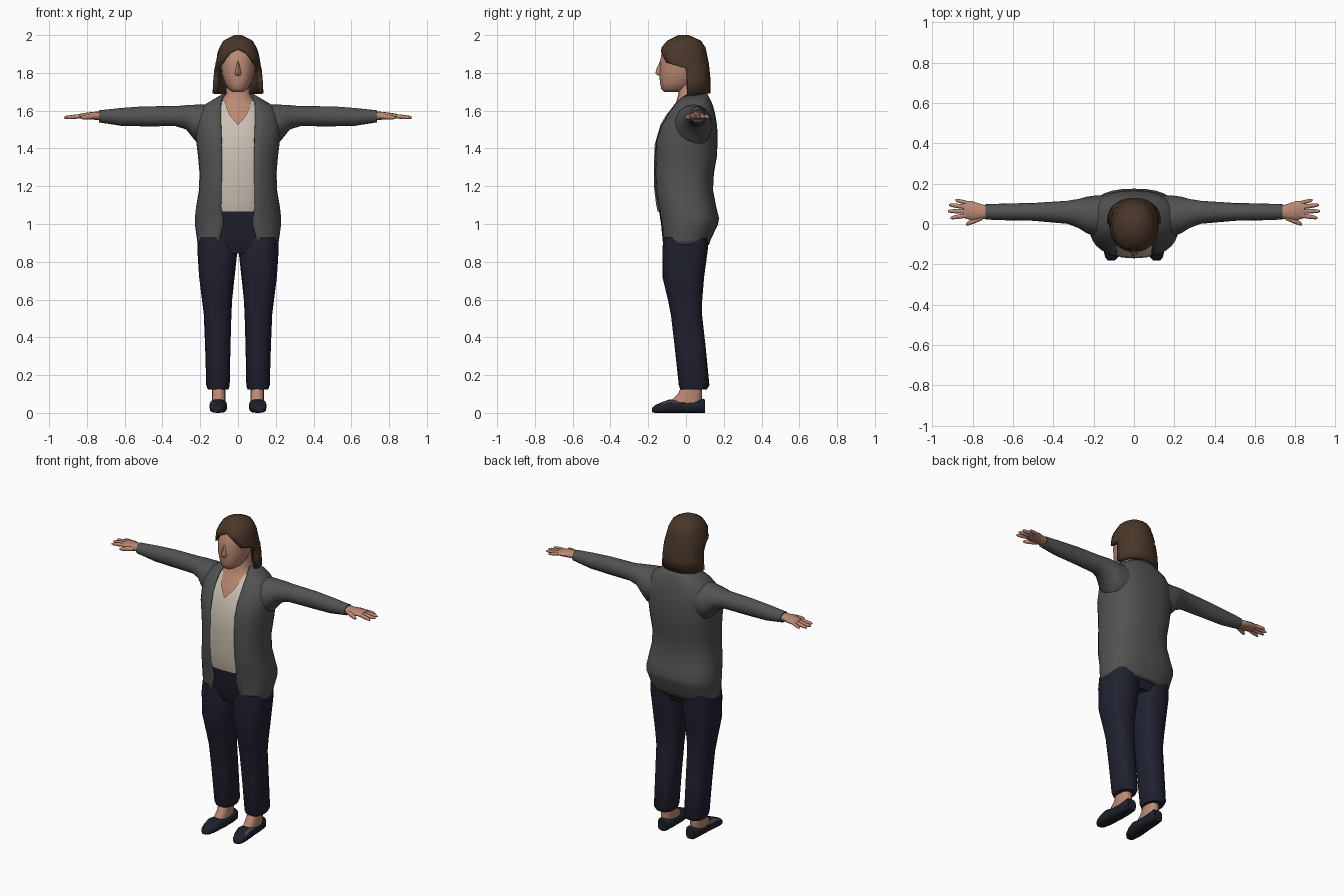
import bpy, bmesh, math


def material(name, r, g, b):
    m = bpy.data.materials.new(name)
    m.diffuse_color = (r, g, b, 1)
    return m


SKIN = material("skin", .50, .25, .175)
HAIR = material("brown_hair", .068, .038, .022)
JACKET = material("grey_jacket", .085, .085, .085)
SHIRT = material("cream_shirt", .60, .53, .45)
NAVY = material("navy_trousers", .014, .015, .029)
SHOE = material("dark_shoe", .013, .015, .024)
TRIM = material("shoe_grey", .07, .07, .07)


def power(v, p):
    return math.copysign(abs(v) ** p, v)


def hring(z, rx, yf, yb, w=None, cx=0, n=16, p=.8):
    """Level ring from the front round; w leaves a front gap of half width w."""
    cy, ry = (yf + yb) / 2, (yb - yf) / 2
    if w is None:
        ts = [2 * math.pi * i / n for i in range(n)]
    else:
        t0 = math.asin(min(1, w / rx) ** (1 / p))
        ts = [t0 + (2 * math.pi - 2 * t0) * i / n for i in range(n + 1)]
    return [(cx + rx * power(math.sin(t), p), cy - ry * power(math.cos(t), p), z) for t in ts]


def xring(x, cy, cz, ry, rz, n=12):
    ts = [2 * math.pi * i / n for i in range(n)]
    return [(x, cy + ry * math.cos(t), cz + rz * math.sin(t)) for t in ts]


def yring(y, cx, rx, z0, z1, n=12, p=.7):
    ts = [2 * math.pi * i / n for i in range(n)]
    return [(cx + rx * power(math.sin(t), p), y,
             (z0 + z1) / 2 + (z1 - z0) / 2 * power(math.cos(t), p)) for t in ts]


def loft(name, tubes, mats, is_open=False, caps=(True, True), mirror=False, thick=0, angle=50, rule=None):
    bm = bmesh.new()
    for rings in tubes:
        vs = [[bm.verts.new(c) for c in r] for r in rings]
        n = len(vs[0])
        for a, b in zip(vs, vs[1:]):
            for i in range(n - 1 if is_open else n):
                j = (i + 1) % n
                bm.faces.new((a[i], a[j], b[j], b[i]))
        if caps[0]:
            bm.faces.new(vs[0][::-1])
        if caps[1]:
            bm.faces.new(vs[-1])
    bmesh.ops.remove_doubles(bm, verts=bm.verts, dist=1e-5)
    bm.normal_update()
    if rule:
        for f in bm.faces:
            f.material_index = rule(f)
    me = bpy.data.meshes.new(name)
    bm.to_mesh(me)
    bm.free()
    for m in mats:
        me.materials.append(m)
    ob = bpy.data.objects.new(name, me)
    bpy.context.collection.objects.link(ob)
    bpy.ops.object.select_all(action='DESELECT')
    ob.select_set(True)
    bpy.context.view_layer.objects.active = ob
    bpy.ops.object.shade_smooth_by_angle(angle=math.radians(angle))
    if thick:
        s = ob.modifiers.new("thickness", 'SOLIDIFY')
        s.thickness, s.offset = thick, -1
    if mirror:
        ob.modifiers.new("mirror", 'MIRROR').use_clip = False
    return ob


# Open jacket: z, half width, front y, back y, gap half width
loft("jacket", [[hring(*r, n=28) for r in (
    (.89, .213, -.130, .122, .115), (.915, .217, -.131, .130, .10),
    (1.00, .229, -.134, .170, .078), (1.03, .229, -.138, .175, .080),
    (1.09, .222, -.153, .160, .090), (1.18, .207, -.168, .143, .088),
    (1.27, .204, -.171, .148, .086), (1.36, .212, -.169, .164, .086),
    (1.44, .222, -.165, .167, .088), (1.52, .225, -.140, .165, .090),
    (1.58, .215, -.105, .155, .092), (1.63, .180, -.072, .142, .092),
    (1.66, .130, -.050, .128, .088), (1.69, .080, -.020, .113, .072))]],
    [JACKET], is_open=True, caps=(False, False), thick=.01)

# Sleeves
loft("sleeve", [[xring(*r, n=16) for r in (
    (.12, .035, 1.525, .105, .105), (.20, .040, 1.522, .100, .112),
    (.235, .045, 1.541, .090, .090), (.275, .052, 1.565, .072, .064),
    (.33, .058, 1.571, .057, .053), (.50, .060, 1.570, .044, .053),
    (.62, .060, 1.567, .042, .047), (.735, .060, 1.570, .038, .032))]],
    [JACKET], mirror=True)

# Shirt with V neckline
loft("shirt", [[hring(*r, n=24) for r in (
    (1.065, .150, -.150, .10, 0), (1.10, .155, -.158, .10, 0), (1.20, .168, -.170, .10, 0),
    (1.32, .170, -.170, .10, 0), (1.42, .170, -.166, .10, 0), (1.525, .165, -.135, .10, 0),
    (1.575, .150, -.108, .10, .042), (1.61, .13, -.083, .10, .057), (1.655, .098, -.053, .10, .072))]],
    [SHIRT], is_open=True, caps=(True, False))

# Chest and neck
loft("chest_and_neck", [[hring(*r) for r in (
    (1.45, .150, -.140, .09), (1.53, .150, -.118, .09), (1.60, .130, -.080, .09),
    (1.645, .095, -.052, .095), (1.69, .064, -.040, .092), (1.78, .058, -.045, .085))]], [SKIN])

# Head
loft("head", [[hring(*r, p=.92) for r in (
    (1.70, .030, -.115, -.02), (1.715, .052, -.131, .02), (1.745, .070, -.137, .05),
    (1.79, .085, -.142, .08), (1.85, .092, -.139, .09), (1.90, .088, -.130, .09),
    (1.95, .068, -.100, .07))]], [SKIN])
loft("nose", [[hring(*r, n=8, p=1) for r in (
    (1.785, .014, -.148, -.11), (1.80, .018, -.162, -.11), (1.82, .013, -.157, -.11),
    (1.86, .007, -.139, -.11))]], [SKIN])

# Hair: bob with a face opening
loft("hair", [[hring(*r, n=14, p=.9) for r in (
    (1.69, .135, -.115, .130, 1), (1.76, .131, -.120, .130, 1), (1.825, .125, -.130, .124, 1),
    (1.855, .119, -.140, .120, .088), (1.91, .108, -.142, .109, .048),
    (1.935, .100, -.130, .103, 0), (1.97, .080, -.100, .080, 0), (2.0, .020, -.040, .015, 0))]],
    [HAIR], is_open=True, caps=(False, True), thick=.028, angle=35)

# Hands with four fingers and a thumb
palm = [xring(*r) for r in (
    (.71, .060, 1.570, .030, .024), (.75, .060, 1.573, .036, .022),
    (.80, .065, 1.573, .048, .017), (.845, .073, 1.570, .043, .012))]
hand = [palm]
for x0, y0, x1, y1, r in ((.83, .105, .885, .119, .010), (.83, .084, .917, .095, .011),
                          (.83, .062, .922, .064, .011), (.83, .042, .91, .030, .011),
                          (.75, .034, .832, -.001, .014)):
    hand.append([xring(x0 + (x1 - x0) * k, y0 + (y1 - y0) * k, 1.571 - .008 * k, r * s, r * s)
                 for k, s in ((0, 1), (.5, 1), (.85, .8), (1, .4))])
loft("hand", hand, [SKIN], mirror=True)

# Trousers: hips and legs
loft("trouser_hips", [[hring(*r, n=24) for r in (
    (.845, .150, -.100, .090), (.90, .200, -.122, .118), (1.00, .212, -.132, .155),
    (1.09, .190, -.146, .130))]], [NAVY])
loft("trouser_leg", [[hring(z, rx, yf, yb, cx=cx) for z, cx, rx, yf, yb in (
    (.125, .105, .055, -.030, .110), (.145, .106, .062, -.038, .124),
    (.35, .107, .067, -.060, .104), (.52, .108, .073, -.080, .085),
    (.60, .111, .080, -.096, .086), (.72, .112, .094, -.125, .096),
    (.86, .109, .106, -.125, .115), (.93, .108, .103, -.120, .118))]], [NAVY], mirror=True)

# Feet and slip-on shoes
loft("foot", [[hring(z, rx, yf, .085, cx=.102, n=12) for z, rx, yf in (
    (.04, .036, -.085), (.075, .036, -.070), (.10, .036, -.042), (.16, .036, -.018))]],
    [SKIN], mirror=True)
loft("shoe", [[yring(*r) for r in (
    (-.18, .112, .018, .004, .026), (-.165, .111, .032, 0, .040), (-.13, .108, .043, 0, .056),
    (-.085, .105, .047, 0, .072), (-.03, .101, .044, 0, .064), (.04, .099, .042, 0, .066),
    (.085, .099, .038, 0, .076), (.10, .099, .030, 0, .070))]],
    [SHOE, TRIM], mirror=True,
    rule=lambda f: int(f.normal.z > .3 and f.calc_center_median().x > .125
                       and -.14 < f.calc_center_median().y < -.04))
